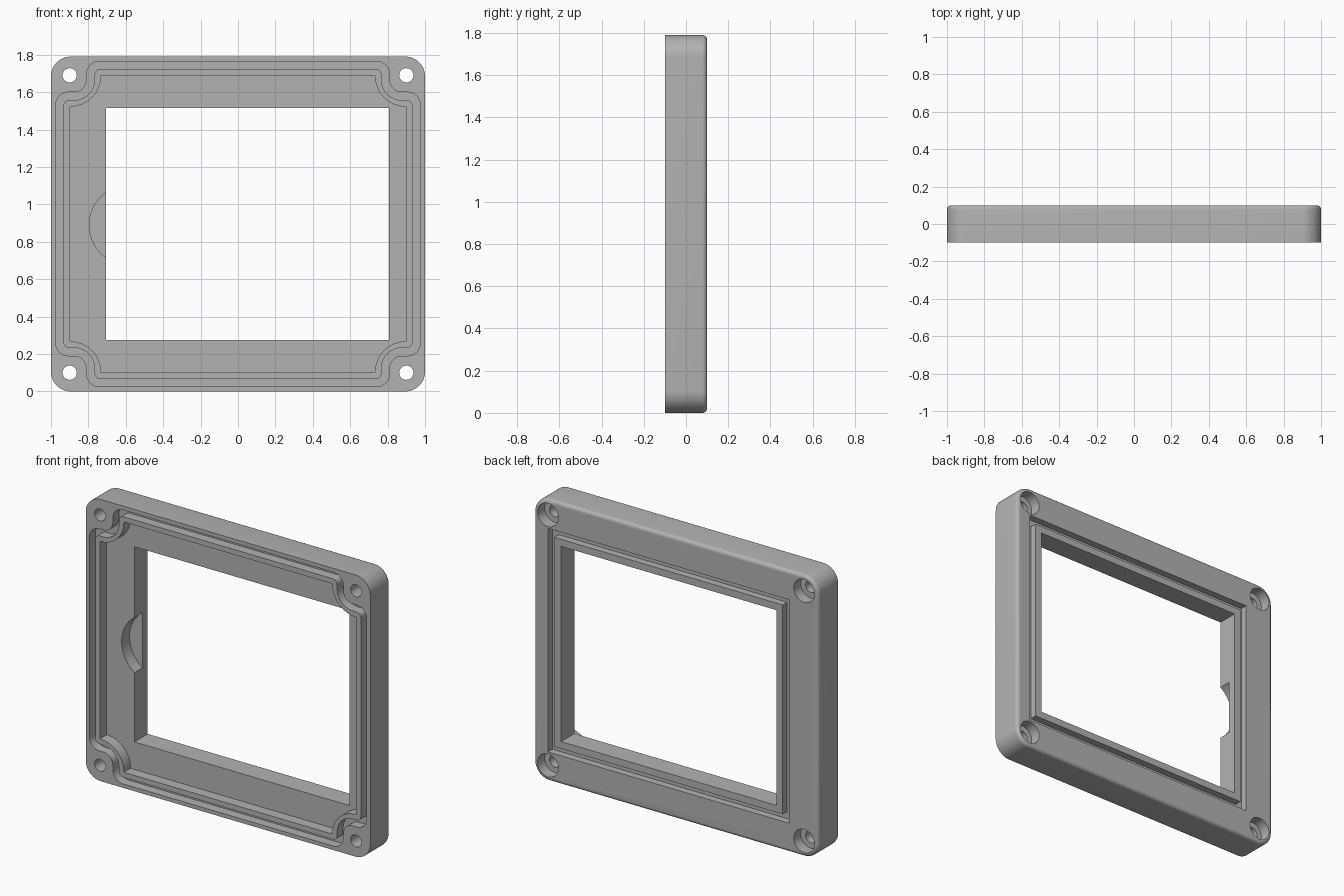
import bpy, bmesh, math

cube = bpy.data.objects.get("Cube")
if cube:
    bpy.data.objects.remove(cube, do_unlink=True)

H, MID = 1.79, 0.895          # height and mid height
FRONT, BACK = -0.1, 0.1

grey = bpy.data.materials.new("plain_grey")
grey.use_nodes = True
colour = (0.45, 0.45, 0.45, 1)
grey.diffuse_color = colour
grey.node_tree.nodes["Principled BSDF"].inputs["Base Color"].default_value = colour


def rounded(corners, n=8):
    """Outline in x, z from corners (x, z, radius), each filleted with n steps."""
    pts = []
    for i, (x, z, r) in enumerate(corners):
        ax, az, _ = corners[i - 1]
        bx, bz, _ = corners[(i + 1) % len(corners)]
        la, lb = math.hypot(ax - x, az - z), math.hypot(bx - x, bz - z)
        ua, ub = ((ax - x) / la, (az - z) / la), ((bx - x) / lb, (bz - z) / lb)
        cx, cz = x + r * (ua[0] + ub[0]), z + r * (ua[1] + ub[1])
        for k in range(n + 1):
            t = math.pi / 2 * k / n
            s, c = math.sin(t), math.cos(t)
            pts.append((cx - r * (ub[0] * c + ua[0] * s),
                        cz - r * (ub[1] * c + ua[1] * s)))
    return pts


def rect(x0, x1, z0, z1):
    return [(x0, z0), (x1, z0), (x1, z1), (x0, z1)]


def circle(x, z, r, n=48):
    return [(x + r * math.cos(2 * math.pi * k / n),
             z + r * math.sin(2 * math.pi * k / n)) for k in range(n)]


def seal_outline(inset, bite, outer_r, bite_r):
    """Rectangle whose four corners step in around the screw holes."""
    w, h = 1 - inset, MID - inset
    bx, bz = 0.81 - bite, MID - 0.19 - bite
    quarter = [(w, bz, outer_r), (bx, bz, bite_r), (bx, h, outer_r)]
    pts = []
    for sx, sz in ((1, 1), (-1, 1), (-1, -1), (1, -1)):
        part = quarter if sx * sz > 0 else quarter[::-1]
        pts += [(sx * x, MID + sz * z, r) for x, z, r in part]
    return rounded(pts)


def prism(name, outline, y0, y1, inner=None):
    """Extrude an outline along y, with an optional matching inner outline."""
    bm = bmesh.new()
    loops = [[[bm.verts.new((x, y, z)) for x, z in o] for y in (y0, y1)]
             for o in ([outline, inner] if inner else [outline])]
    n = len(outline)
    for i in range(n):
        j = (i + 1) % n
        for a, b in loops:
            bm.faces.new((a[i], a[j], b[j], b[i]))
        if inner:
            for a, b in zip(*loops):
                bm.faces.new((a[i], a[j], b[j], b[i]))
    if not inner:
        for loop in loops[0]:
            bm.faces.new(loop)
    bmesh.ops.recalc_face_normals(bm, faces=bm.faces)
    mesh = bpy.data.meshes.new(name)
    bm.to_mesh(mesh)
    bm.free()
    ob = bpy.data.objects.new(name, mesh)
    bpy.context.collection.objects.link(ob)
    mesh.materials.append(grey)
    return ob


# Outer body with rounded corners and a softened back edge
R = 0.105
frame = prism("cover_frame", rounded([(1, 0, R), (1, H, R), (-1, H, R), (-1, 0, R)], 12),
              FRONT, BACK)
bm = bmesh.new()
bm.from_mesh(frame.data)
back_edges = [e for e in bm.edges if all(v.co.y > BACK - 0.001 for v in e.verts)]
bmesh.ops.bevel(bm, geom=back_edges, offset=0.022, segments=5, profile=0.5, affect='EDGES')
bm.to_mesh(frame.data)
bm.free()

OUT = 0.05                    # how far cutters stick out
FLOOR = -0.033                # front recess floor
groove_out = seal_outline(0.025, 0, 0.07, 0.065)
groove_in = seal_outline(0.067, 0.043, 0.03, 0.108)
recess = seal_outline(0.1, 0.078, 0.004, 0.165)

# Front seal groove, recess, window and finger notch
cutters = [
    prism("seal_groove_cutter", groove_out, FRONT - OUT, -0.04, groove_in),
    prism("recess_cutter", recess, FRONT - OUT, FLOOR),
    prism("window_cutter", rect(-0.705, 0.808, 0.275, 1.515), FRONT - OUT, BACK + OUT),
    prism("notch_cutter", circle(-0.58, 0.89, 0.215, 64), FRONT - OUT, 0.047),
    # Back groove around the window rim
    prism("back_groove_cutter", rect(-0.795, 0.9, 0.185, 1.605), 0.055, BACK + OUT,
          rect(-0.75, 0.855, 0.23, 1.56)),
]

# Screw holes with counterbores at the back
for x in (-0.9, 0.9):
    for z in (0.1, H - 0.1):
        cutters.append(prism("screw_hole_cutter", circle(x, z, 0.038), FRONT - OUT, BACK + OUT))
        cutters.append(prism("counterbore_cutter", circle(x, z, 0.073), 0.03, BACK + OUT))

bpy.context.view_layer.objects.active = frame
for cutter in cutters:
    mod = frame.modifiers.new("cut", 'BOOLEAN')
    mod.operation = 'DIFFERENCE'
    mod.solver = 'EXACT'
    mod.object = cutter
    bpy.ops.object.modifier_apply(modifier=mod.name)
    bpy.data.objects.remove(cutter, do_unlink=True)

bpy.ops.object.select_all(action='DESELECT')
frame.select_set(True)
bpy.ops.object.shade_smooth_by_angle(angle=math.radians(30))
